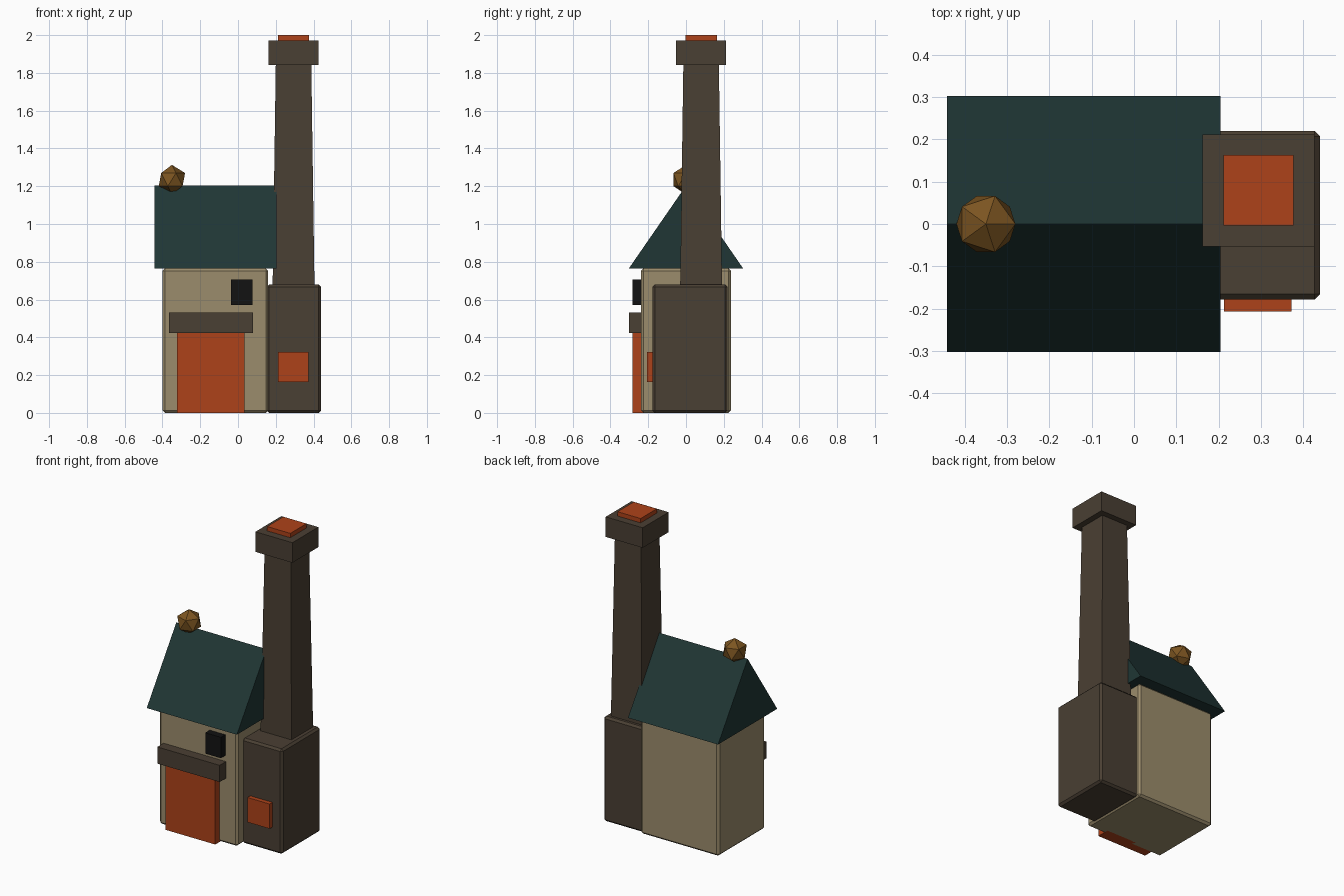
import bpy, bmesh
from mathutils import Vector

if "Cube" in bpy.data.objects:
    bpy.data.objects.remove(bpy.data.objects["Cube"])


def material(name, rgb):
    m = bpy.data.materials.new(name)
    m.diffuse_color = (*rgb, 1)
    m.use_nodes = True
    m.node_tree.nodes["Principled BSDF"].inputs["Base Color"].default_value = m.diffuse_color
    return m


PLASTER = material("plaster", (0.33, 0.265, 0.15))
STONE = material("dark_stone", (0.068, 0.05, 0.033))
GLOW = material("ember_orange", (0.42, 0.055, 0.01))
ROOF = material("teal_roof", (0.014, 0.037, 0.035))
BLACK = material("black", (0.006, 0.006, 0.006))
BRASS = material("brass", (0.2, 0.09, 0.015))


def finish(name, bm, mat):
    bmesh.ops.recalc_face_normals(bm, faces=bm.faces)
    me = bpy.data.meshes.new(name)
    bm.to_mesh(me)
    bm.free()
    me.materials.append(mat)
    ob = bpy.data.objects.new(name, me)
    bpy.context.collection.objects.link(ob)
    return ob


def box(name, x, y, z, mat, bevel=0, taper=1):
    """Box from min/max ranges; taper scales the top face about its centre."""
    bm = bmesh.new()
    bmesh.ops.create_cube(bm, size=1)
    for v in bm.verts:
        k = taper if v.co.z > 0 else 1
        v.co = Vector((sum(x) / 2 + v.co.x * k * (x[1] - x[0]),
                       sum(y) / 2 + v.co.y * k * (y[1] - y[0]),
                       sum(z) / 2 + v.co.z * (z[1] - z[0])))
    ob = finish(name, bm, mat)
    if bevel:
        mod = ob.modifiers.new("chamfer", "BEVEL")
        mod.width = bevel
        mod.segments = 1
    return ob


# House walls and furnace block, with chamfered edges
box("house_walls", (-0.40, 0.16), (-0.238, 0.238), (0, 0.765), PLASTER, 0.013)
box("furnace_block", (0.152, 0.44), (-0.178, 0.22), (0, 0.68), STONE, 0.013)

# Gable roof: triangle profile extruded along x
bm = bmesh.new()
tri = bm.faces.new([bm.verts.new((-0.442, y, z))
                    for y, z in ((-0.303, 0.764), (0.303, 0.764), (0, 1.203))])
ext = bmesh.ops.extrude_face_region(bm, geom=[tri], use_keep_orig=True)
bmesh.ops.translate(bm, vec=(0.646, 0, 0),
                    verts=[g for g in ext["geom"] if isinstance(g, bmesh.types.BMVert)])
finish("gable_roof", bm, ROOF)

# Chimney: tapered stack, cap and glowing mouth
box("chimney_stack", (0.183, 0.405), (-0.031, 0.191), (0.66, 1.86), STONE, taper=0.845)
box("chimney_cap", (0.162, 0.427), (-0.053, 0.212), (1.842, 1.972), STONE)
box("chimney_embers", (0.211, 0.377), (-0.003, 0.163), (1.92, 2.0), GLOW)

# Front details
box("forge_door", (-0.322, 0.035), (-0.283, -0.2), (0, 0.426), GLOW)
box("door_lintel", (-0.366, 0.08), (-0.302, -0.2), (0.424, 0.532), STONE)
box("wall_window", (-0.036, 0.076), (-0.283, -0.2), (0.57, 0.705), BLACK)
box("furnace_opening", (0.213, 0.372), (-0.207, -0.14), (0.163, 0.323), GLOW)

# Low-poly ornament on the ridge
bm = bmesh.new()
bmesh.ops.create_icosphere(bm, subdivisions=1, radius=0.078)
finish("ridge_ornament", bm, BRASS).location = (-0.35, 0, 1.235)
